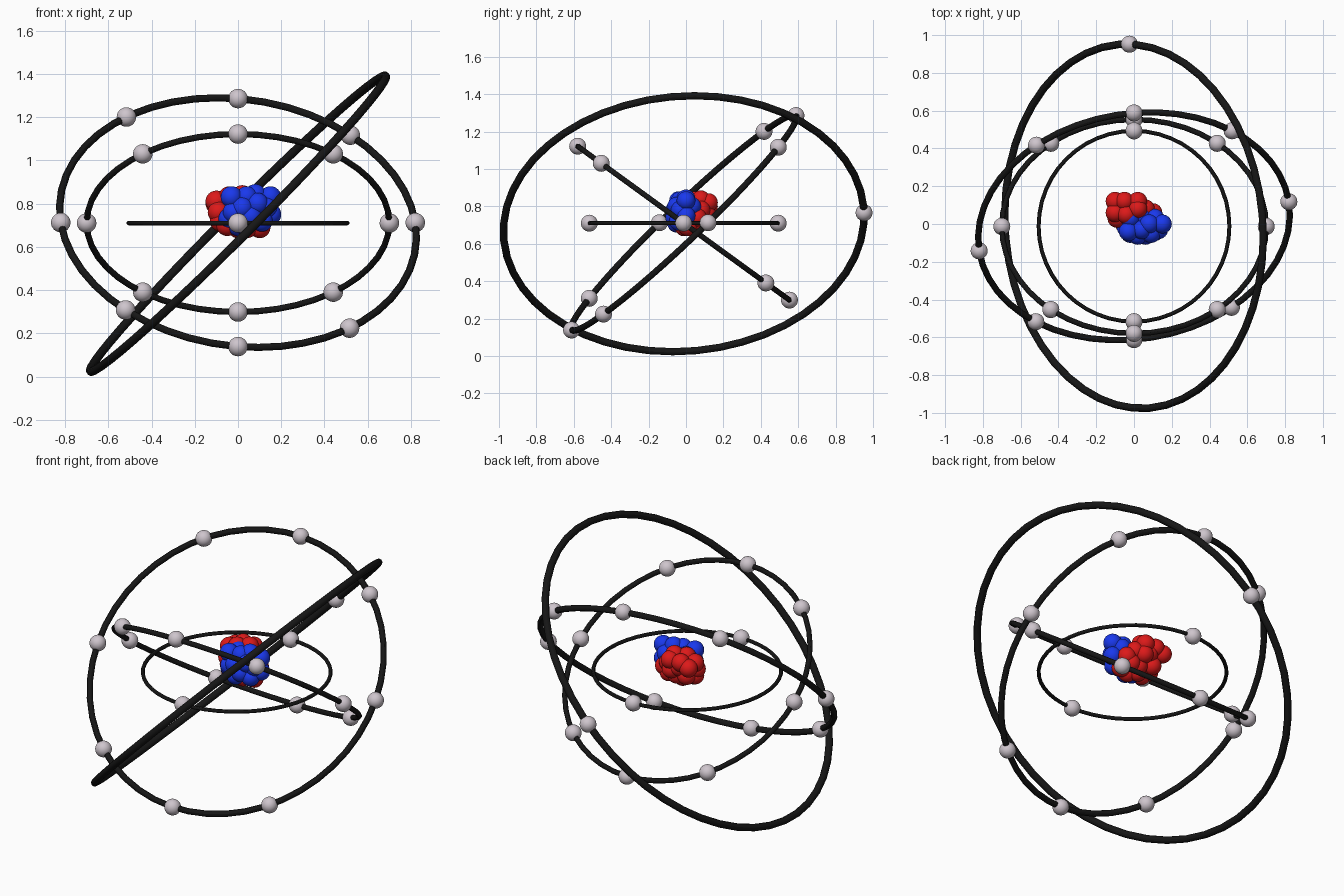
import bpy
from math import sin, cos, radians
from mathutils import Vector

if "Cube" in bpy.data.objects:
    bpy.data.objects.remove(bpy.data.objects["Cube"])


def material(name, rgb):
    m = bpy.data.materials.new(name)
    m.diffuse_color = (*rgb, 1)
    m.use_nodes = True
    m.node_tree.nodes["Principled BSDF"].inputs["Base Color"].default_value = m.diffuse_color
    return m


BLACK = material("orbit_black", (0.008, 0.008, 0.008))
PALE = material("electron_pale", (0.62, 0.56, 0.61))
RED = material("proton_red", (0.72, 0.01, 0.01))
BLUE = material("neutron_blue", (0.01, 0.04, 0.85))


def ball(name, pos, radius, mat):
    bpy.ops.mesh.primitive_uv_sphere_add(segments=32, ring_count=16, radius=radius, location=pos)
    ob = bpy.context.object
    ob.name = name
    ob.data.materials.append(mat)
    bpy.ops.object.shade_smooth()


def orbit(name, center, normal, radius, tube, directions):
    """Tilted ring, with electrons dropped onto it along rough directions."""
    c, n = Vector(center), Vector(normal).normalized()
    bpy.ops.mesh.primitive_torus_add(
        major_radius=radius, minor_radius=tube, major_segments=48, minor_segments=12,
        location=c, rotation=n.to_track_quat('Z', 'Y').to_euler())
    ob = bpy.context.object
    ob.name = name + "_orbit"
    ob.data.materials.append(BLACK)
    bpy.ops.object.shade_smooth_by_angle()
    for d in directions:
        d = Vector(d)
        d = (d - n * d.dot(n)).normalized()
        ball(name + "_electron", c + d * radius, 0.045, PALE)


# Inner flat orbit
orbit("first", (0, -0.012, 0.71), (0, 0, 1), 0.505, 0.0105, [(0, 1, 0), (0, -1, 0)])

# Second orbit, tipped about x
t = radians(36)
angles = [radians(a) for a in (0, 51, 90, 129, 180, 231, 270, 309)]
orbit("second", (0, -0.013, 0.71), (0, sin(t), cos(t)), 0.70, 0.0145,
      [(cos(a), sin(a) * cos(t), -sin(a) * sin(t)) for a in angles])

# Third orbit, tipped the other way
orbit("third", (0, -0.012, 0.712), (0.109, -0.687, 0.719), 0.83, 0.017,
      [s for x, y, z in ((0, 0.6, 0.573), (0.82, 0.13, 0),
                         (0.52, 0.505, 0.405), (-0.515, 0.43, 0.485))
       for s in ((x, y, z), (-x, -y, -z))])

# Outer orbit with a single electron
orbit("fourth", (0, -0.012, 0.707), (-0.7, -0.06, 0.7), 0.966, 0.02, [(-0.025, 0.97, 0.06)])

# Nucleus
neutrons = [
    (-.03, -.04, .83), (-.02, .03, .82), (.04, .04, .80), (.04, -.03, .83), (.09, -.05, .80),
    (.08, 0, .84), (.11, .03, .80), (.15, 0, .83), (.15, 0, .75), (.06, -.06, .74),
    (.11, -.04, .72), (-.02, -.05, .76), (.02, -.05, .71), (.09, .03, .74), (.03, 0, .77),
    (-.04, -.02, .73), (.13, -.03, .78), (.02, -.06, .78), (0, -.02, .70), (.06, 0, .71)]
protons = [
    (-.10, .12, .80), (-.10, .06, .81), (-.05, .12, .82), (.02, .12, .82), (.02, .08, .835),
    (-.02, .10, .78), (-.09, .03, .76), (-.08, .03, .72), (-.05, 0, .70), (-.06, .08, .73),
    (.02, .11, .76), (.02, .06, .71), (.07, .06, .71), (.10, .01, .69), (.10, .06, .74),
    (0, .03, .69), (.04, -.01, .69), (-.04, .05, .83), (.06, .08, .78)]
for p in neutrons:
    ball("neutron", p, 0.05, BLUE)
for p in protons:
    ball("proton", p, 0.05, RED)
